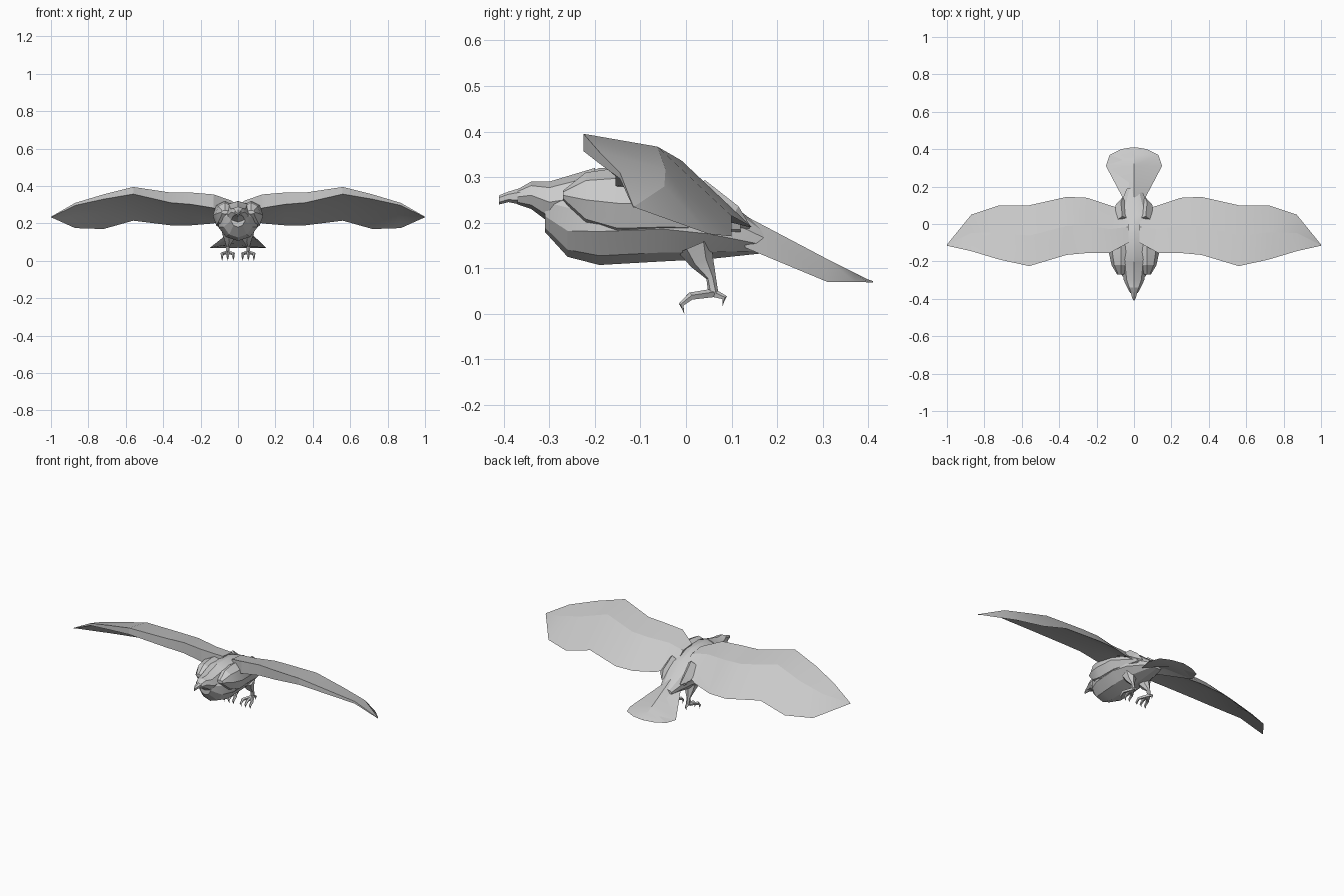
import bpy
import bmesh
from math import sin, cos, pi
from mathutils import Vector

cube = bpy.data.objects.get("Cube")
if cube:
    bpy.data.objects.remove(cube)

colour = (.6, .6, .6, 1)
grey = bpy.data.materials.new("feather grey")
grey.use_nodes = True
grey.diffuse_color = colour
grey.node_tree.nodes["Principled BSDF"].inputs["Base Color"].default_value = colour


def finish(name, bm, mirror=False):
    """Turn a bmesh into a named object, optionally mirrored across x."""
    bmesh.ops.remove_doubles(bm, verts=bm.verts, dist=.0005)
    bmesh.ops.recalc_face_normals(bm, faces=bm.faces)
    mesh = bpy.data.meshes.new(name)
    bm.to_mesh(mesh)
    bm.free()
    mesh.materials.append(grey)
    obj = bpy.data.objects.new(name, mesh)
    bpy.context.collection.objects.link(obj)
    if mirror:
        obj.modifiers.new("Mirror", "MIRROR").use_mirror_merge = False
    bpy.ops.object.select_all(action="DESELECT")
    obj.select_set(True)
    bpy.context.view_layer.objects.active = obj
    bpy.ops.object.shade_smooth_by_angle(angle=.4)


def loft(bm, rings):
    """Skin closed rings of equal length and cap both ends."""
    rows = [[bm.verts.new(point) for point in ring] for ring in rings]
    for near, far in zip(rows, rows[1:]):
        for i in range(len(near)):
            bm.faces.new((near[i - 1], near[i], far[i], far[i - 1]))
    bm.faces.new(rows[0])
    bm.faces.new(rows[-1])


def oval(y, top, bottom, width, sides, centre=0):
    """Upright faceted oval at a distance y along the bird."""
    middle, height = (top + bottom) / 2, (top - bottom) / 2
    angles = [2 * pi * i / sides for i in range(sides)]
    return [(centre + width * sin(a), y, middle + height * cos(a)) for a in angles]


def hull(name, sections, sides, centre=0):
    """Part lofted through (y, top, bottom, half width) ovals."""
    bm = bmesh.new()
    loft(bm, [oval(*section, sides, centre) for section in sections])
    finish(name, bm, mirror=centre > 0)


def limb(bm, path, radii, sides=5):
    """Tapered tube along a path of points."""
    path = [Vector(point) for point in path]
    rings = []
    for i, (point, radius) in enumerate(zip(path, radii)):
        ahead = path[min(i + 1, len(path) - 1)]
        behind = path[max(i - 1, 0)]
        turn = (ahead - behind).to_track_quat("Z", "X")
        angles = [2 * pi * k / sides for k in range(sides)]
        rings.append([point + turn @ Vector((radius * cos(a), radius * sin(a), 0))
                      for a in angles])
    loft(bm, rings)


# Keel-shaped body, head with a flat crown, and hooked beak
hull("body", [(-.31, .28, .18, .04), (-.26, .29, .125, .08), (-.19, .32, .107, .11),
              (-.05, .32, .115, .115), (.05, .28, .12, .1), (.19, .17, .135, .04)], 10)
hull("head", [(-.37, .273, .24, .02), (-.34, .29, .23, .036),
              (-.3, .29, .2, .055), (-.2, .32, .2, .07)], 8)
hull("beak", [(-.35, .28, .237, .026), (-.39, .268, .245, .013),
              (-.41, .26, .24, .003)], 6)

# Shoulder shells overlapping the flanks
hull("shoulder_shell", [(-.27, .27, .25, .02), (-.22, .31, .19, .05), (-.15, .32, .165, .065),
                        (-.04, .31, .17, .06), (.12, .21, .18, .01)], 8, .07)

# Wings: x, then y and z of the leading and trailing edges
wing = [(.03, -.1, .32, .07, .24), (.13, -.155, .355, .1, .2), (.25, -.155, .365, .14, .19),
        (.36, -.165, .365, .145, .19), (.56, -.225, .395, .1, .215), (.72, -.19, .355, .1, .17),
        (.87, -.145, .31, .05, .175), (1, -.116, .236, -.11, .233)]
up = Vector((0, 0, 1))
rings = []
for x, lead_y, lead_z, trail_y, trail_z in wing:
    lead, trail = Vector((x, lead_y, lead_z)), Vector((x, trail_y, trail_z))
    depth = .08 * (1 - x) + .003
    camber = .19 * (trail_y - lead_y)
    rings.append([lead, lead.lerp(trail, .5) + up * camber, trail,
                  lead.lerp(trail, .6) + up * (camber - depth) / 2, lead - up * depth])
bm = bmesh.new()
loft(bm, rings)
finish("wing", bm, mirror=True)

# Pointed covert feathers behind the wing roots
bm = bmesh.new()
limb(bm, [(.06, .02, .26), (.07, .1, .21), (.06, .14, .19)], (.04, .03, .003), 4)
finish("covert_feather", bm, mirror=True)

# Fan tail with a ridge and drooping sides: y, half width, ridge z, edge z
fan = [(.13, .055, .215, .145), (.31, .15, .12, .07), (.37, .13, .09, .07),
       (.4, .07, .075, .069), (.41, .01, .072, .069)]
bm = bmesh.new()
loft(bm, [[(0, y, ridge), (width, y, edge), (0, y, (ridge + edge) / 2), (-width, y, edge)]
          for y, width, ridge, edge in fan])
finish("tail", bm)

# Legs: thigh and shank, three front toes and one back toe with curled claws
bm = bmesh.new()
ankle = (.055, .06, .045)
limb(bm, [(.05, .02, .15), (.05, .035, .115), (.055, .055, .08), ankle],
     (.04, .027, .011, .011), 6)
for x in (.025, .055, .085):
    limb(bm, [ankle, (x, .01, .038), (x, -.01, .02), (x, -.004, .001)],
         (.01, .009, .006, .001))
limb(bm, [ankle, (.058, .085, .035), (.058, .08, .018)], (.01, .006, .001))
finish("leg", bm, mirror=True)
